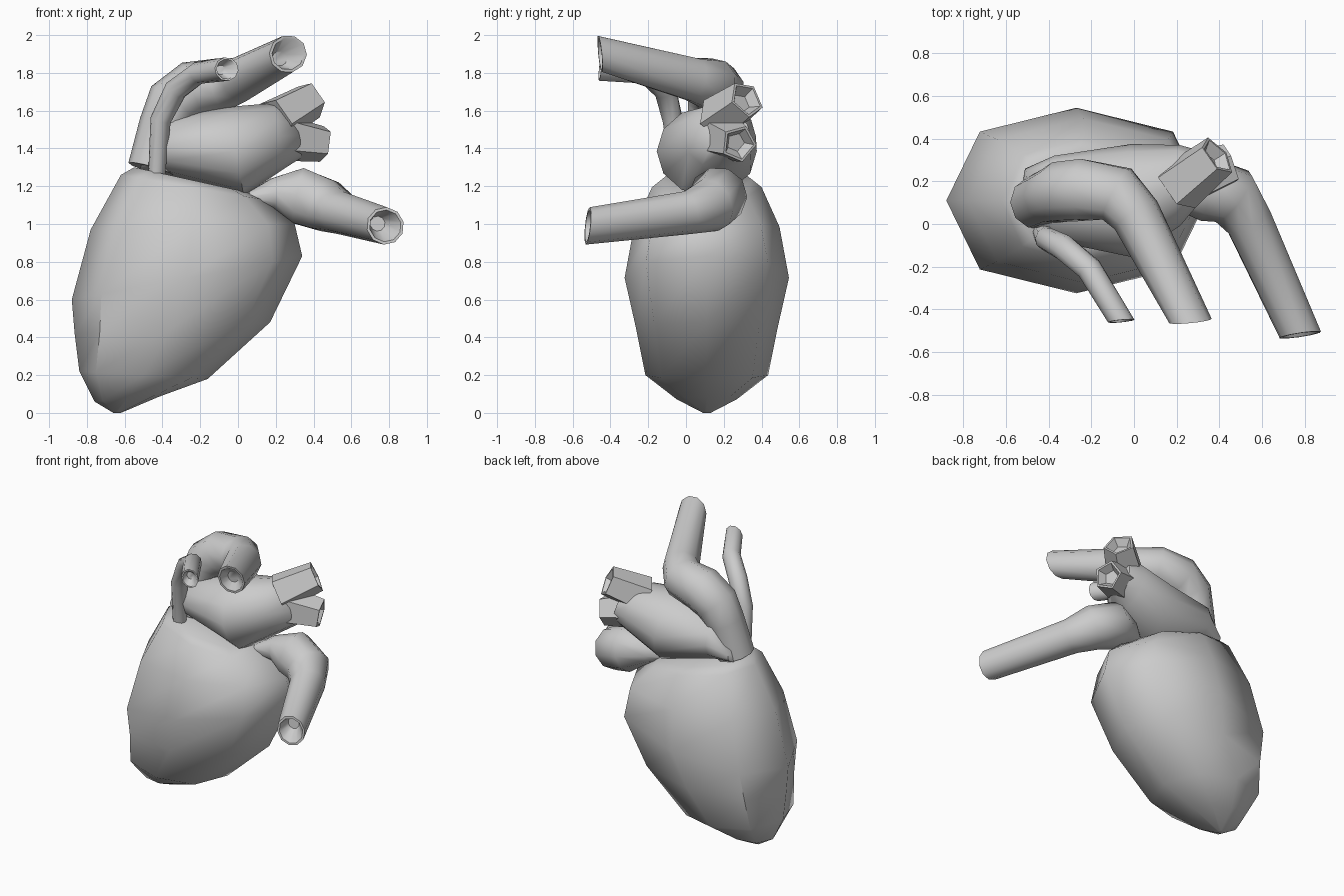
import bpy, bmesh, math
from mathutils import Vector

if "Cube" in bpy.data.objects:
    bpy.data.objects.remove(bpy.data.objects["Cube"])


def loft(name, rings, angle=50):
    """Skin a list of equal-length point loops, cap both ends."""
    bm = bmesh.new()
    loops = [[bm.verts.new(p) for p in ring] for ring in rings]
    n = len(loops[0])
    for a, b in zip(loops, loops[1:]):
        for i in range(n):
            j = (i + 1) % n
            bm.faces.new((a[i], a[j], b[j], b[i]))
    bm.faces.new(loops[0][::-1])
    bm.faces.new(loops[-1])
    bmesh.ops.recalc_face_normals(bm, faces=bm.faces)
    me = bpy.data.meshes.new(name)
    bm.to_mesh(me)
    bm.free()
    ob = bpy.data.objects.new(name, me)
    bpy.context.collection.objects.link(ob)
    if angle:
        bpy.ops.object.select_all(action='DESELECT')
        ob.select_set(True)
        bpy.context.view_layer.objects.active = ob
        bpy.ops.object.shade_smooth_by_angle(angle=math.radians(angle))
    return ob


def oval(a, b, y, d, n=12, bulge=1.0):
    """Ellipse spanning a to b in the xz plane, half depth d in y."""
    a, b = Vector((a[0], y, a[1])), Vector((b[0], y, b[1]))
    c, u = (a + b) / 2, (b - a) / 2
    ring = []
    for i in range(n):
        t = 2 * math.pi * i / n
        k = 1 + (bulge - 1) * abs(math.sin(2 * t))
        ring.append(c + k * (u * math.cos(t) + Vector((0, d * math.sin(t), 0))))
    return ring


def tube(name, path, n=10, end_normal=None, depth=0.1, angle=50, core=0.4, turn=0.0):
    """Tapered tube through (x, y, z, r) points with a hollowed far end."""
    pts = [Vector(p[:3]) for p in path]
    radii = [p[3] for p in path]
    side, rings = None, []
    for i, (p, r) in enumerate(zip(pts, radii)):
        t = (pts[min(i + 1, len(pts) - 1)] - p).normalized() + \
            (p - pts[max(i - 1, 0)]).normalized()
        t.normalize()
        inward = t.copy()
        last = i == len(pts) - 1
        if last and end_normal:
            t = Vector(end_normal).normalized()
        if side is None:
            side = t.cross(Vector((0.1, 1, 0.3)))
        side = (side - t * side.dot(t)).normalized()
        up = t.cross(side)

        def circle(c, rad):
            return [c + rad * (side * math.cos(2 * math.pi * k / n + turn) +
                               up * math.sin(2 * math.pi * k / n + turn))
                    for k in range(n)]
        rings.append(circle(p, r))
        if last:
            rings.append(circle(p, r * 0.85))
            rings.append(circle(p - inward * depth, r * core))
    return loft(name, rings, angle)


# Main muscular body, eight-sided, tilted towards the lower left
body = [
    ((-0.66, 0.0), (-0.62, 0.0), 0.02),
    ((-0.76, 0.06), (-0.42, 0.085), 0.16),
    ((-0.84, 0.22), (-0.16, 0.18), 0.325),
    ((-0.865, 0.42), (0.17, 0.48), 0.375),
    ((-0.88, 0.60), (0.34, 0.83), 0.435),
    ((-0.78, 0.97), (0.30, 1.0), 0.385),
    ((-0.62, 1.26), (0.13, 1.13), 0.29),
    ((-0.55, 1.30), (0.04, 1.17), 0.24),
]
loft("ventricles", [oval(a, b, 0.11, d, 8, 1.05) for a, b, d in body])

# Upper chamber, running left to right
loft("atrium", [
    oval((-0.52, 1.28), (-0.50, 1.38), 0.14, 0.12),
    oval((-0.37, 1.26), (-0.38, 1.56), 0.12, 0.20),
    oval((0.03, 1.15), (-0.05, 1.62), 0.11, 0.265),
    oval((0.24, 1.29), (0.19, 1.64), 0.18, 0.19),
    oval((0.35, 1.36), (0.30, 1.58), 0.23, 0.11),
])

# Two short faceted vein stubs
tube("upper_vein_stub", [(0.20, 0.17, 1.55, 0.13), (0.39, 0.32, 1.66, 0.105)],
     n=5, depth=0.05, angle=0, core=0.5, turn=0.5)
tube("lower_vein_stub", [(0.24, 0.20, 1.46, 0.13), (0.455, 0.28, 1.425, 0.10)],
     n=5, depth=0.05, angle=0, core=0.5, turn=0.5)

# Large arching artery
tube("main_artery", [
    (-0.46, 0.10, 1.29, 0.125), (-0.395, 0.13, 1.52, 0.13),
    (-0.345, 0.15, 1.64, 0.145), (-0.24, 0.16, 1.715, 0.15),
    (-0.08, 0.14, 1.74, 0.14), (0.01, 0.04, 1.765, 0.12),
    (0.265, -0.455, 1.90, 0.1)], end_normal=(0.1, -1, -0.1))

# Thin artery in front of the arch
tube("small_artery", [
    (-0.43, -0.04, 1.27, 0.045), (-0.41, -0.07, 1.55, 0.055),
    (-0.33, -0.11, 1.71, 0.062), (-0.21, -0.21, 1.80, 0.06),
    (-0.06, -0.455, 1.82, 0.063)], end_normal=(0.1, -1, 0.1), depth=0.06)

# Lower vessel curving forward on the right
tube("lower_vessel", [
    (0.06, 0.11, 1.14, 0.03), (0.18, 0.15, 1.16, 0.085),
    (0.32, 0.17, 1.15, 0.155), (0.46, 0.13, 1.10, 0.145),
    (0.54, 0.01, 1.06, 0.115), (0.78, -0.52, 0.99, 0.1)],
    end_normal=(0.15, -1, 0.1))
